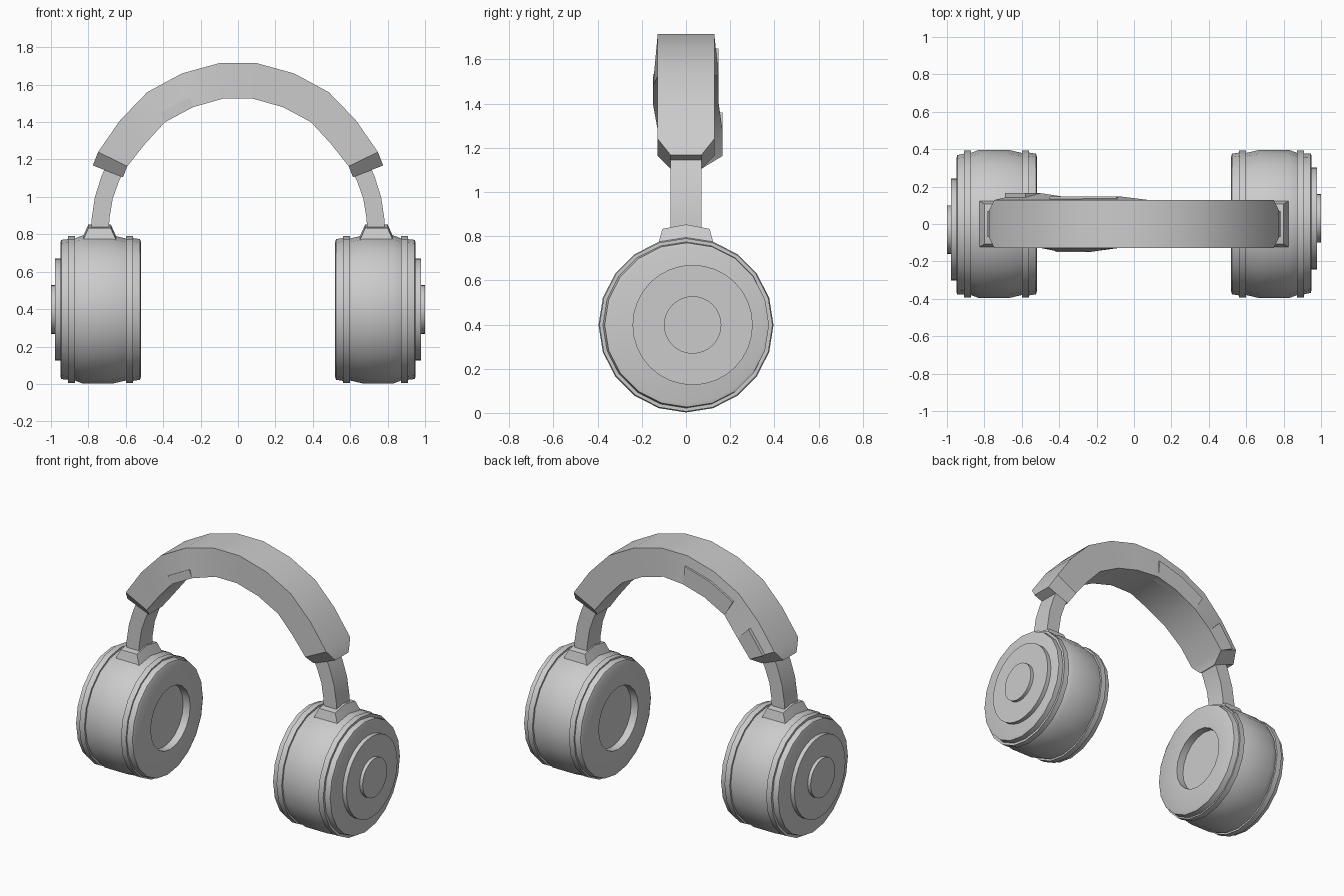
import bpy, bmesh
from math import sin, cos, pi, radians

if "Cube" in bpy.data.objects:
    bpy.data.objects.remove(bpy.data.objects["Cube"])


def loft(name, rings):
    """Skin a list of equal-length closed rings and cap both ends."""
    bm = bmesh.new()
    vs = [[bm.verts.new(p) for p in ring] for ring in rings]
    n = len(vs[0])
    for a, b in zip(vs, vs[1:]):
        for i in range(n):
            bm.faces.new((a[i], a[(i + 1) % n], b[(i + 1) % n], b[i]))
    bm.faces.new(vs[0])
    bm.faces.new(vs[-1])
    bmesh.ops.recalc_face_normals(bm, faces=bm.faces[:])
    me = bpy.data.meshes.new(name)
    bm.to_mesh(me)
    bm.free()
    ob = bpy.data.objects.new(name, me)
    bpy.context.collection.objects.link(ob)
    bpy.ops.object.select_all(action='DESELECT')
    ob.select_set(True)
    bpy.context.view_layer.objects.active = ob
    bpy.ops.object.shade_smooth_by_angle(angle=radians(30))
    return ob


def lathe(name, profile, sides, s):
    """Turn (x, radius, y offset) points about the cup axis; s=-1 is the half turn."""
    rings = []
    for x, r, off in profile:
        rings.append([(s * x, s * (off + r * sin(2 * pi * i / sides)),
                       0.398 + r * cos(2 * pi * i / sides)) for i in range(sides)])
    return loft(name, rings)


def box_ring(a, b, y0a, y1a, y0b, y1b):
    """Four-cornered section between (x, z) points a and b."""
    return [(a[0], y0a, a[1]), (a[0], y1a, a[1]), (b[0], y1b, b[1]), (b[0], y0b, b[1])]


# Ear cups, plates, mounts and stems on both sides
CUP = [(0.95, 0.355, 0.006), (0.945, 0.372, 0.004), (0.91, 0.376, 0), (0.91, 0.392, 0),
       (0.872, 0.392, 0), (0.872, 0.38, 0), (0.83, 0.396, 0), (0.67, 0.396, 0),
       (0.60, 0.38, 0), (0.60, 0.392, 0), (0.562, 0.392, 0), (0.562, 0.382, 0),
       (0.525, 0.376, 0), (0.518, 0.36, 0), (0.518, 0.21, -0.02), (0.57, 0.21, -0.02)]
STEM = [((0.785, 0.80), (0.69, 0.80)), ((0.783, 0.88), (0.688, 0.88)),
        ((0.765, 1.00), (0.67, 0.99)), ((0.73, 1.11), (0.638, 1.08)),
        ((0.69, 1.20), (0.60, 1.16))]
for side, s in (("right", 1), ("left", -1)):
    lathe("ear_cup_" + side, CUP, 20, s)
    lathe("outer_plate_" + side, [(0.93, 0.272, 0.03), (0.978, 0.272, 0.03)], 32, s)
    lathe("centre_button_" + side, [(0.96, 0.13, 0.03), (1.0, 0.13, 0.03)], 32, s)
    mount = []
    for yb, yt, drop in ((-0.125, -0.107, 0.02), (0, 0, 0), (0.125, 0.107, 0.02)):
        mount.append([(s * 0.83, yb, 0.785 - drop), (s * 0.80, yt, 0.853 - drop),
                      (s * 0.68, yt, 0.853 - drop), (s * 0.65, yb, 0.785 - drop)])
    loft("mount_" + side, mount)
    loft("stem_" + side, [box_ring((s * a[0], a[1]), (s * b[0], b[1]),
                                   -0.07, 0.07, -0.07, 0.07) for a, b in STEM])

# Headband sections from crown to tip: outer and inner points
W = 0.128
HALF = [((0.10, 1.715), (0.08, 1.525)), ((0.30, 1.66), (0.24, 1.48)),
        ((0.485, 1.56), (0.39, 1.40)), ((0.63, 1.41), (0.50, 1.28)),
        ((0.748, 1.24), (0.592, 1.163))]
TIP = ((0.776, 1.168), (0.615, 1.105))
LEFT = [((-a[0], a[1]), (-b[0], b[1])) for a, b in HALF]

# The lower edge swells out beside the raised panels on the left half
back = [0.148, 0.148, 0.148, 0.165, 0.165]
front = [W, 0.15, 0.15, W, W]
rings = []
for i in reversed(range(5)):
    rings.append(box_ring(*LEFT[i], -W, W, -front[i], back[i]))
rings += [box_ring(a, b, -W, W, -W, W) for a, b in HALF]
tip_w = (-0.07, 0.07, -0.07, 0.07)
rings.insert(0, box_ring((-TIP[0][0], TIP[0][1]), (-TIP[1][0], TIP[1][1]), *tip_w))
rings.append(box_ring(*TIP, *tip_w))
loft("headband", rings)


# Raised panels following the inner edge of the band
def panel(name, first, last, f, y0, y1):
    out = []
    for a, b in LEFT[first:last + 1]:
        top = (b[0] + (a[0] - b[0]) * f, b[1] + (a[1] - b[1]) * f)
        out.append(box_ring(top, b, y0, y1, y0, y1))
    loft(name, out)


panel("back_panel_upper", 0, 2, 0.65, 0.10, 0.148)
panel("back_panel_lower", 3, 4, 0.62, 0.10, 0.165)
panel("front_panel", 1, 2, 0.3, -0.15, -0.10)
